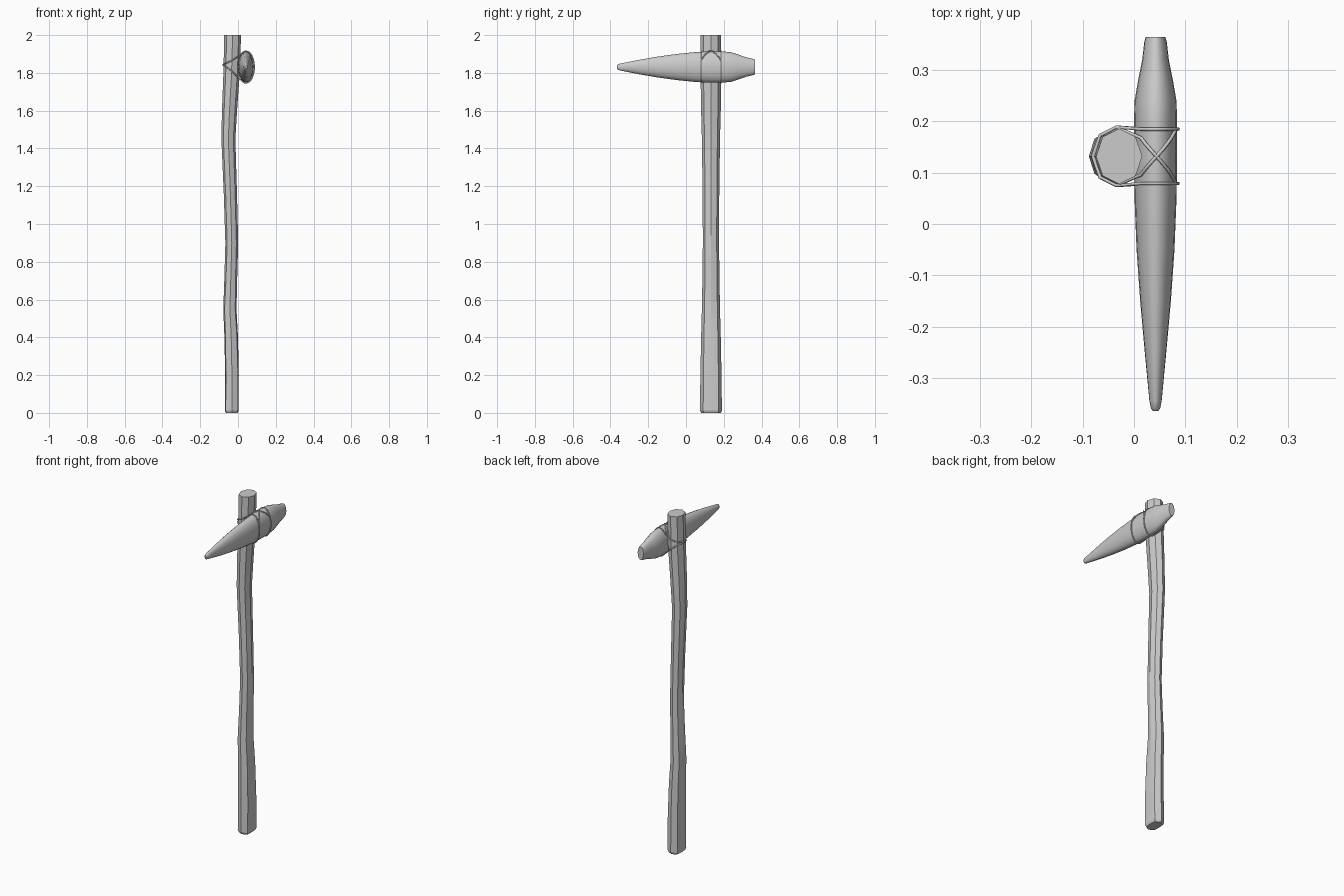
import bpy, bmesh
from math import sin, cos, pi, radians

old = bpy.data.objects.get("Cube")
if old:
    bpy.data.objects.remove(old, do_unlink=True)


def material(name, value):
    mat = bpy.data.materials.new(name)
    mat.use_nodes = True
    mat.diffuse_color = (value, value, value, 1)
    mat.node_tree.nodes["Principled BSDF"].inputs["Base Color"].default_value = (value, value, value, 1)
    return mat


GRAY = material("light gray", 0.6)


def loft(name, rings, angle):
    """Skin a list of point rings, cap both ends, and shade."""
    bm = bmesh.new()
    loops = [[bm.verts.new(p) for p in ring] for ring in rings]
    n = len(loops[0])
    for a, b in zip(loops, loops[1:]):
        for i in range(n):
            j = (i + 1) % n
            bm.faces.new((a[i], a[j], b[j], b[i]))
    bm.faces.new(loops[0])
    bm.faces.new(loops[-1])
    bmesh.ops.recalc_face_normals(bm, faces=bm.faces)
    mesh = bpy.data.meshes.new(name)
    bm.to_mesh(mesh)
    bm.free()
    obj = bpy.data.objects.new(name, mesh)
    bpy.context.collection.objects.link(obj)
    mesh.materials.append(GRAY)
    bpy.ops.object.select_all(action='DESELECT')
    obj.select_set(True)
    bpy.context.view_layer.objects.active = obj
    bpy.ops.object.shade_smooth_by_angle(angle=radians(angle))
    return obj


# Crooked eight-sided handle: height, centre x, half width x, half width y, bluntness
HY = 0.132
stations = [
    (0, -.033, .031, .052, .9), (.012, -.033, .036, .058, .9),
    (.2, -.032, .036, .056, .88), (.4, -.036, .036, .052, .84),
    (.55, -.043, .035, .048, .8), (.72, -.038, .034, .045, .74),
    (.9, -.033, .034, .043, .71), (1.15, -.040, .035, .044, .71),
    (1.45, -.051, .037, .048, .71), (1.6, -.045, .040, .052, .71),
    (1.78, -.035, .043, .055, .71), (1.9, -.031, .044, .054, .71),
    (2.0, -.029, .045, .054, .71),
]


def handle_ring(z, cx, rx, ry, blunt):
    ring = []
    for i in range(8):
        a = i * pi / 4
        kx = blunt / .7071 if i % 2 else 1
        ring.append((cx + rx * cos(a) * kx, HY + ry * sin(a), z))
    return ring


loft("handle", [handle_ring(*s) for s in stations], 20)

# Pick head: position y, half width x, half height z; blunt rear and slender tip
HX, HZ = .042, 1.831
profile = [
    (-.365, .005, .009), (-.36, .009, .015), (-.345, .012, .019),
    (-.25, .021, .038), (-.15, .030, .055), (-.05, .037, .069),
    (.05, .041, .079), (.13, .042, .083), (.2, .042, .082),
    (.24, .041, .078), (.28, .034, .065), (.32, .026, .051),
    (.355, .022, .043), (.365, .019, .039),
]
SIDES = 20
loft("pick_head", [[(HX + rx * cos(2 * pi * i / SIDES), y, HZ + rz * sin(2 * pi * i / SIDES))
                    for i in range(SIDES)] for y, rx, rz in profile], 40)


# Lashing cords: round the back of the handle, over the head and under it
def cord(name, side, crossing):
    d = .053
    pts = [(-.08, HY, 1.845), (-.066, HY + side * .041, 1.85), (-.034, HY + side * .057, 1.865)]
    for k in range(24):
        deg = 130 - 10.5 * k
        a = radians(deg)
        t = min(1, max(0, (150 - deg) / 125)) if crossing else 0
        pts.append((HX + .044 * cos(a), HY + side * d * (1 - 2 * t), HZ + .084 * sin(a)))
    end = -side if crossing else side
    pts += [(-.034, HY + end * .057, 1.81), (-.066, HY + end * .041, 1.835), (-.08, HY, 1.84)]
    curve = bpy.data.curves.new(name, 'CURVE')
    curve.dimensions = '3D'
    curve.bevel_depth = .0035
    curve.bevel_resolution = 1
    curve.use_fill_caps = True
    spline = curve.splines.new('POLY')
    spline.points.add(len(pts) - 1)
    for point, co in zip(spline.points, pts):
        point.co = (*co, 1)
    curve.materials.append(GRAY)
    bpy.context.collection.objects.link(bpy.data.objects.new(name, curve))


for side, label in ((1, "rear"), (-1, "front")):
    cord(label + "_crossing_cord", side, True)
    cord(label + "_straight_cord", side, False)
